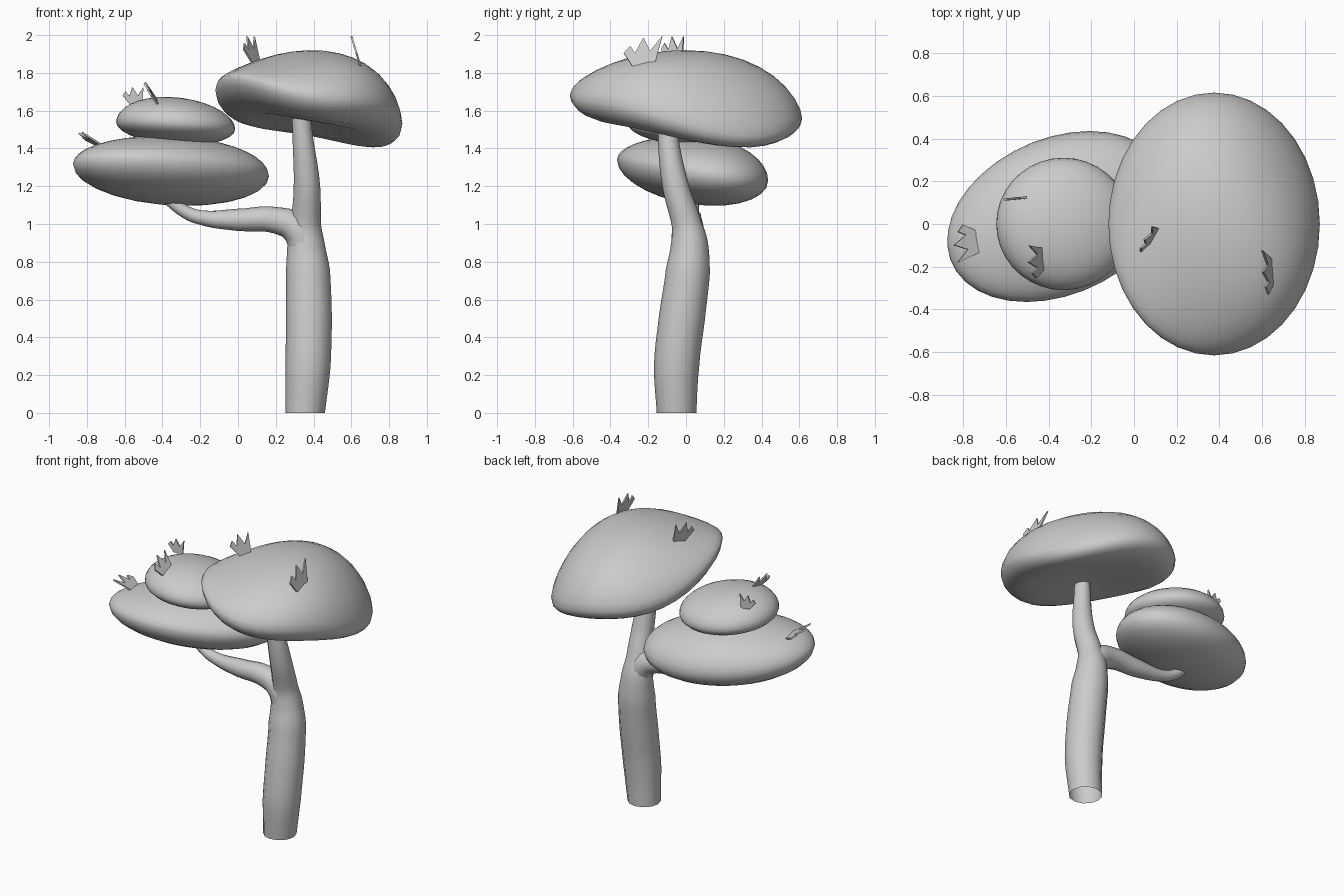
import bpy, bmesh
from math import sin, cos, pi
from mathutils import Vector

if "Cube" in bpy.data.objects:
    bpy.data.objects.remove(bpy.data.objects["Cube"])


def add_object(name, bm, smooth=True):
    bmesh.ops.recalc_face_normals(bm, faces=bm.faces)
    mesh = bpy.data.meshes.new(name)
    bm.to_mesh(mesh)
    bm.free()
    for p in mesh.polygons:
        p.use_smooth = smooth
    ob = bpy.data.objects.new(name, mesh)
    bpy.context.collection.objects.link(ob)
    return ob


def tube(name, points):
    """Tapered tube through (x, y, z, radius) points, open at both ends."""
    cu = bpy.data.curves.new(name + "_path", "CURVE")
    cu.dimensions = "3D"
    cu.bevel_depth = 1.0
    cu.bevel_resolution = 4
    cu.resolution_u = 5
    sp = cu.splines.new("BEZIER")
    sp.bezier_points.add(len(points) - 1)
    for bp, (x, y, z, r) in zip(sp.bezier_points, points):
        bp.co = (x, y, z)
        bp.radius = r
        bp.handle_left_type = bp.handle_right_type = "AUTO"
    tmp = bpy.data.objects.new(name + "_path", cu)
    bpy.context.collection.objects.link(tmp)
    dg = bpy.context.evaluated_depsgraph_get()
    mesh = bpy.data.meshes.new_from_object(tmp.evaluated_get(dg))
    bpy.data.objects.remove(tmp)
    mesh.name = name
    for p in mesh.polygons:
        p.use_smooth = True
    # keep the first ring level with the ground
    for v in mesh.vertices:
        if points[0][2] == 0 and v.co.z < 0.02:
            v.co.z = 0
    ob = bpy.data.objects.new(name, mesh)
    bpy.context.collection.objects.link(ob)


def cap(name, center, size, tilt, height, power, skew, under,
        shear=0.0, warp=0.0, bulge=0.0, n=36):
    """Tilted mushroom cap: domed top, underside given by (t, depth) rings."""
    cx, cy, cz = center
    bm = bmesh.new()

    def point(t, a, h):
        u, v = t * cos(a), t * sin(a)
        y = size[1] * v
        x = size[0] * u + shear * y
        lift = h * (1 + skew[0] * u + skew[1] * v - bulge * u * v) if h > 0 else h
        base = cz + tilt[0] * x + tilt[1] * y - warp * u * u * v
        return bm.verts.new((cx + x, cy + y, base + lift))

    top = [sin(pi / 2 * i / 9) for i in range(1, 10)]
    profile = [(t, height * max(0, 1 - t * t) ** power) for t in top]
    profile += [(t, -d) for t, d in under[:-1]]
    rings = [[point(t, 2 * pi * k / n, h) for k in range(n)] for t, h in profile]
    for lo, hi in zip(rings, rings[1:]):
        for k in range(n):
            bm.faces.new((lo[k], lo[k - 1], hi[k - 1], hi[k]))
    for ring, pole in ((rings[0], point(0, 0, height)),
                       (rings[-1], point(0, 0, -under[-1][1]))):
        for k in range(n):
            bm.faces.new((ring[k], ring[k - 1], pole))
    add_object(name, bm)


def sprout(name, base, side, up, scale):
    """Thin jagged tuft standing on a cap."""
    outline = [(-.055, 0), (.055, 0), (.1, 1), (.035, .52), (0, .95),
               (-.045, .45), (-.07, .68), (-.105, .45)]
    side = Vector(side).normalized() * scale
    up = Vector(up)
    bm = bmesh.new()
    bm.faces.new([bm.verts.new(Vector(base) + side * s + up * h) for s, h in outline])
    ob = add_object(name, bm, False)
    mod = ob.modifiers.new("thickness", "SOLIDIFY")
    mod.thickness = 0.01
    mod.offset = 0


# main stem and side branch
tube("stem", [(.355, -.05, 0, .105), (.37, -.05, .25, .12), (.375, -.022, .5, .122),
              (.37, .01, .75, .117), (.36, .018, .9, .098), (.36, .003, 1.0, .079),
              (.365, -.055, 1.2, .07), (.34, -.098, 1.5, .052), (.335, -.1, 1.66, .05)])
tube("branch", [(.36, .01, .84, .085), (.315, .01, .97, .085), (.2, .015, 1.02, .07),
                (0, .02, 1.022, .059), (-.2, .03, 1.035, .038), (-.28, .035, 1.065, .034),
                (-.4, .04, 1.16, .03)])


# convex lens underside shared by the two small caps
def lens(depth):
    return [(cos(pi / 2 * i / 7), depth * sin(pi / 2 * i / 7)) for i in range(1, 8)]


# large cap with flattened underside, then the two stacked small caps
cap("large_cap", (.375, 0, 1.62), (.495, .615), (-.18, -.10), .30, .6, (.33, .2),
    [(.985, .035), (.94, .065), (.88, .088), (.78, .105), (.6, .108), (.3, .09), (0, .08)],
    warp=.12, bulge=.25)
cap("lower_cap", (-.355, .035, 1.285), (.498, .4), (-.03, -.125), .18, .5, (0, .2),
    lens(.18), shear=.37)
cap("upper_cap", (-.33, 0, 1.52), (.315, .31), (-.06, -.05), .15, .5, (-.05, 0),
    lens(.1))

# jagged sprouts
sprout("sprout_1", (.095, -.055, 1.85), (.55, .85, -.1), (-.05, -.02, .15), .75)
sprout("sprout_2", (.65, -.225, 1.83), (0, 1, 0), (-.05, 0, .165), 1)
sprout("sprout_3", (-.54, .12, 1.63), (1, .1, -.1), (-.02, 0, .1), .6)
sprout("sprout_4", (-.41, -.16, 1.62), (.1, 1, 0), (-.09, -.02, .13), .8)
sprout("sprout_5", (-.72, -.08, 1.41), (.25, -.9, 0), (-.13, -.02, .075), .85)
